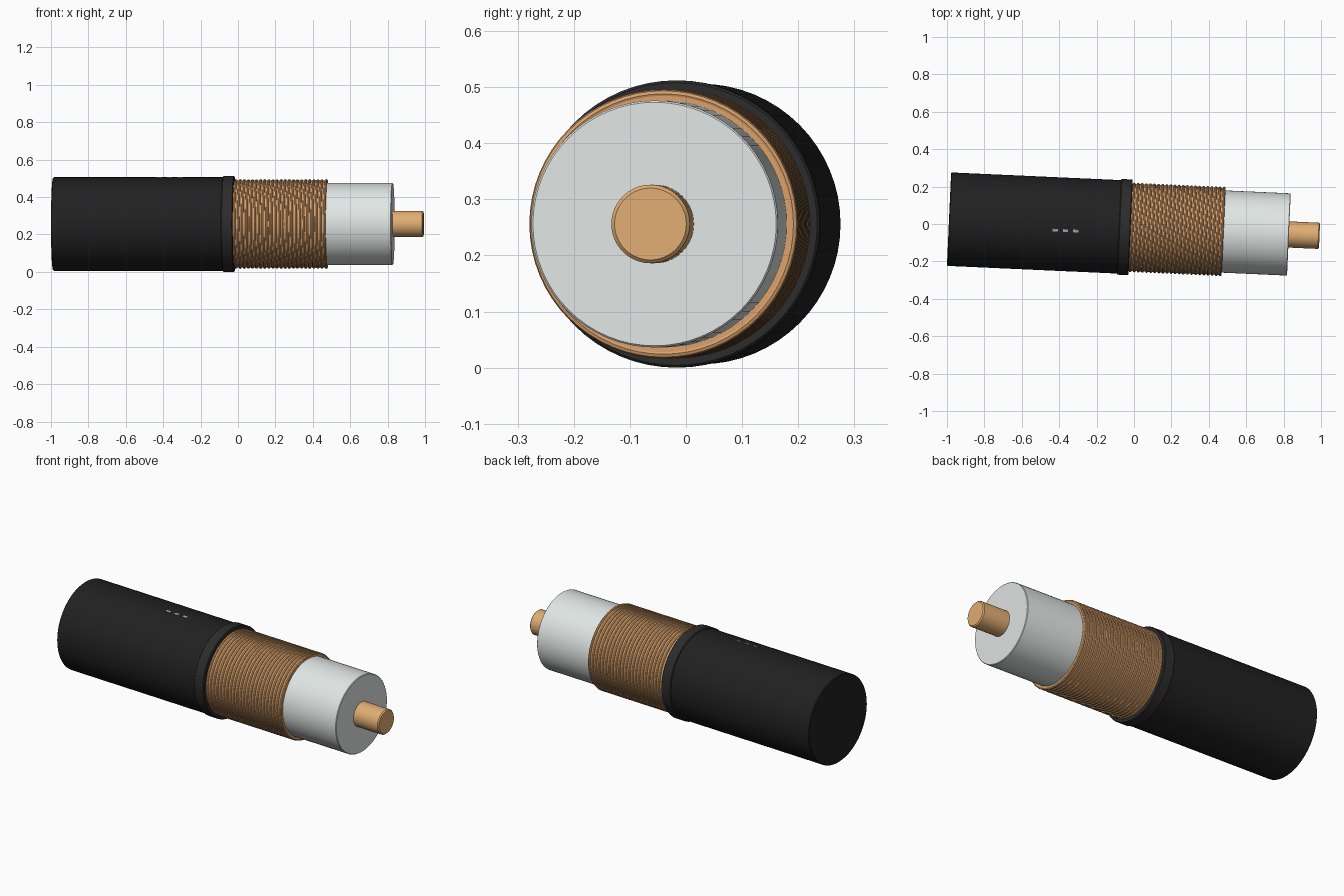
import bpy, bmesh, math
from mathutils import Matrix

if "Cube" in bpy.data.objects:
    bpy.data.objects.remove(bpy.data.objects["Cube"])

SEG = 64
# Cable axis: local X, turned slightly about Z
FRAME = Matrix.Translation((0, -0.0187, 0.256)) @ Matrix.Rotation(-math.radians(2.58), 4, 'Z')


def material(name, rgb):
    m = bpy.data.materials.new(name)
    m.diffuse_color = (*rgb, 1)
    m.use_nodes = True
    m.node_tree.nodes["Principled BSDF"].inputs["Base Color"].default_value = m.diffuse_color
    return m


RUBBER = material("black_rubber", (0.015, 0.015, 0.015))
COLLAR = material("dark_collar", (0.025, 0.025, 0.025))
COPPER = material("copper", (0.70, 0.36, 0.15))
CORE = material("core_copper", (0.75, 0.42, 0.17))
WHITE = material("white_insulator", (0.75, 0.80, 0.78))
PRINT = material("print_grey", (0.4, 0.4, 0.4))


def finish(name, bm, mat, local=Matrix()):
    bmesh.ops.recalc_face_normals(bm, faces=bm.faces)
    me = bpy.data.meshes.new(name)
    bm.to_mesh(me)
    bm.free()
    ob = bpy.data.objects.new(name, me)
    bpy.context.collection.objects.link(ob)
    ob.matrix_world = FRAME @ local
    me.materials.append(mat)
    bpy.ops.object.select_all(action='DESELECT')
    ob.select_set(True)
    bpy.context.view_layer.objects.active = ob
    bpy.ops.object.shade_smooth_by_angle(angle=math.radians(35))
    return ob


def lathe(name, profile, mat):
    """Spin (x, radius) points around the cable axis and cap both ends."""
    bm = bmesh.new()
    rings = []
    for x, r in profile:
        rings.append([bm.verts.new((x, r * math.cos(2 * math.pi * i / SEG),
                                    r * math.sin(2 * math.pi * i / SEG))) for i in range(SEG)])
    for a, b in zip(rings, rings[1:]):
        for i in range(SEG):
            j = (i + 1) % SEG
            bm.faces.new((a[i], a[j], b[j], b[i]))
    bm.faces.new(rings[0])
    bm.faces.new(rings[-1])
    return finish(name, bm, mat)


def rod(name, x0, x1, r, bevel, mat):
    return lathe(name, [(x0, r - bevel), (x0 + bevel, r), (x1 - bevel, r), (x1, r - bevel)], mat)


# Outer jacket and its cut-end collar
rod("outer_jacket", -0.99, -0.02, 0.25, 0.004, RUBBER)
rod("jacket_collar", -0.08, -0.018, 0.256, 0.004, COLLAR)

# Braided shield: sleeve plus wound wire rings
rod("shield_sleeve", -0.05, 0.478, 0.233, 0.002, COPPER)
COUNT = 23
bm = bmesh.new()
for k in range(COUNT):
    cx = -0.01 + 0.482 * k / (COUNT - 1)
    loops = []
    for i in range(SEG):
        a = 2 * math.pi * i / SEG
        loop = []
        for n in range(8):
            b = 2 * math.pi * n / 8
            r = 0.232 + 0.0075 * math.cos(b)
            loop.append(bm.verts.new((cx + 0.0075 * math.sin(b), r * math.cos(a), r * math.sin(a))))
        loops.append(loop)
    for i in range(SEG):
        p, q = loops[i], loops[(i + 1) % SEG]
        for n in range(8):
            m = (n + 1) % 8
            bm.faces.new((p[n], p[m], q[m], q[n]))
finish("shield_wires", bm, COPPER)

# White dielectric and centre conductor
rod("insulator", 0.40, 0.829, 0.22, 0.003, WHITE)
rod("centre_conductor", 0.75, 0.993, 0.07, 0.006, CORE)

# Three short printed dashes on top of the jacket
for k in range(3):
    bm = bmesh.new()
    bmesh.ops.create_cube(bm, size=1, matrix=Matrix.Diagonal((0.028, 0.014, 0.006, 1)))
    spot = (Matrix.Rotation(math.radians(7.5), 4, 'X')
            @ Matrix.Translation((-0.42 + 0.055 * k, 0, 0.2495)))
    finish(f"print_dash_{k + 1}", bm, PRINT, spot)
